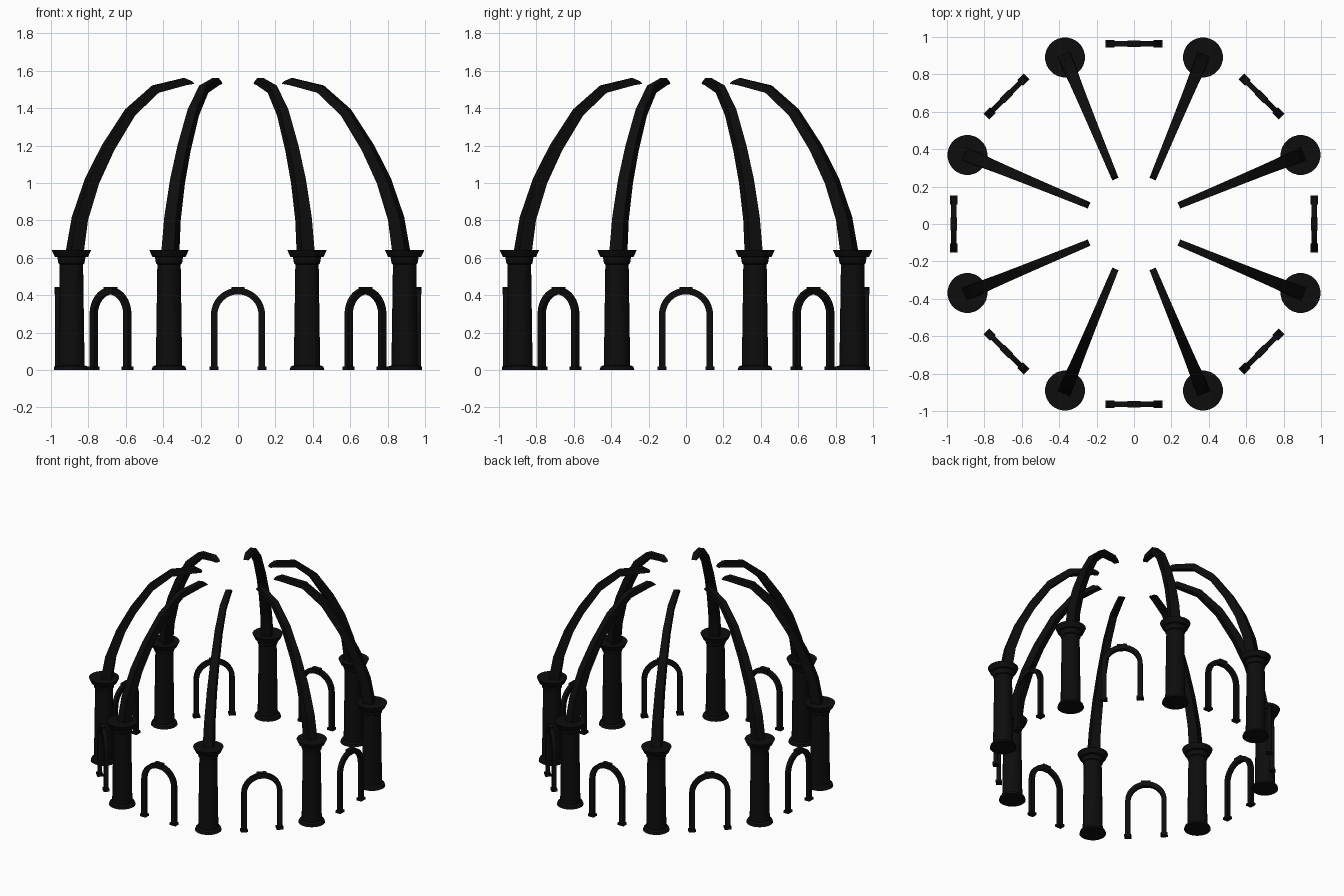
import bpy, bmesh, math
from mathutils import Matrix, Vector

if "Cube" in bpy.data.objects:
    bpy.data.objects.remove(bpy.data.objects["Cube"])

RADIUS = 0.964          # ring on which columns and arches stand
black = bpy.data.materials.new("black_iron")
black.diffuse_color = (0.004, 0.004, 0.004, 1)
black.use_nodes = True
black.node_tree.nodes["Principled BSDF"].inputs["Base Color"].default_value = black.diffuse_color


def finish(bm, name, degrees):
    """Make a mesh and place one linked copy at every 45 degrees."""
    bmesh.ops.recalc_face_normals(bm, faces=bm.faces)
    mesh = bpy.data.meshes.new(name)
    bm.to_mesh(mesh)
    bm.free()
    mesh.materials.append(black)
    for k in range(8):
        ob = bpy.data.objects.new(f"{name}_{k + 1}", mesh)
        ob.rotation_euler.z = math.radians(degrees + 45 * k)
        bpy.context.collection.objects.link(ob)


def skin(bm, rings):
    """Bridge equal-length rings of points and cap both ends."""
    vs = [[bm.verts.new(p) for p in ring] for ring in rings]
    n = len(vs[0])
    for a, b in zip(vs, vs[1:]):
        for i in range(n):
            j = (i + 1) % n
            bm.faces.new((a[i], a[j], b[j], b[i]))
    bm.faces.new(vs[0][::-1])
    bm.faces.new(vs[-1])


def box(bm, center, size):
    m = Matrix.Translation(center) @ Matrix.Diagonal((*size, 1))
    bmesh.ops.create_cube(bm, size=1, matrix=m)


# Column: lathe profile with base, tapering shaft, neck ring and flared capital
profile = [(0.094, 0), (0.088, 0.018), (0.071, 0.026), (0.063, 0.565),
           (0.070, 0.57), (0.076, 0.604), (0.090, 0.606), (0.107, 0.643)]
bm = bmesh.new()
sides = 24
skin(bm, [[(RADIUS + r * math.cos(2 * math.pi * i / sides),
            r * math.sin(2 * math.pi * i / sides), z) for i in range(sides)]
          for r, z in profile])
finish(bm, "column", 22.5)

# Dome rib: tapering square bar swept along a faceted curve, slanted tip
path = [(0.945, 0.63), (0.915, 0.81), (0.845, 1.01), (0.753, 1.187),
        (0.624, 1.378), (0.478, 1.502), (0.31, 1.542)]
bm = bmesh.new()
rings = []
for i, (r, z) in enumerate(path):
    half = 0.037 - 0.018 * i / (len(path) - 1)
    a, b = path[max(i - 1, 0)], path[min(i + 1, len(path) - 1)]
    t = Vector((b[0] - a[0], b[1] - a[1])).normalized()
    n = Vector((t.y, -t.x)) * half
    rings.append([(r + n.x, -half, z + n.y), (r + n.x, half, z + n.y),
                  (r - n.x, half, z - n.y), (r - n.x, -half, z - n.y)])
w = 0.018
rings.append([(0.275, -w, 1.545), (0.275, w, 1.545),
              (0.26, w, 1.53), (0.26, -w, 1.53)])
skin(bm, rings)
finish(bm, "dome_rib", 22.5)

# Doorway arch: rectangular section along legs and half circle
bm = bmesh.new()
outer, inner, spring, depth = 0.145, 0.110, 0.295, 0.014
steps = 16
turns = [(math.pi * i / steps, spring) for i in range(steps + 1)]
stations = [(0, 0)] + turns + [(math.pi, 0)]
skin(bm, [[(RADIUS + d, q * math.cos(a), z + q * math.sin(a))
           for q, d in ((outer, -depth), (outer, depth),
                        (inner, depth), (inner, -depth))]
          for a, z in stations])
# Keystone and feet
box(bm, (RADIUS, 0, 0.425), (0.036, 0.068, 0.040))
for s in (-1, 1):
    box(bm, (RADIUS, s * 0.1275, 0.009), (0.042, 0.049, 0.018))
finish(bm, "doorway_arch", 0)
